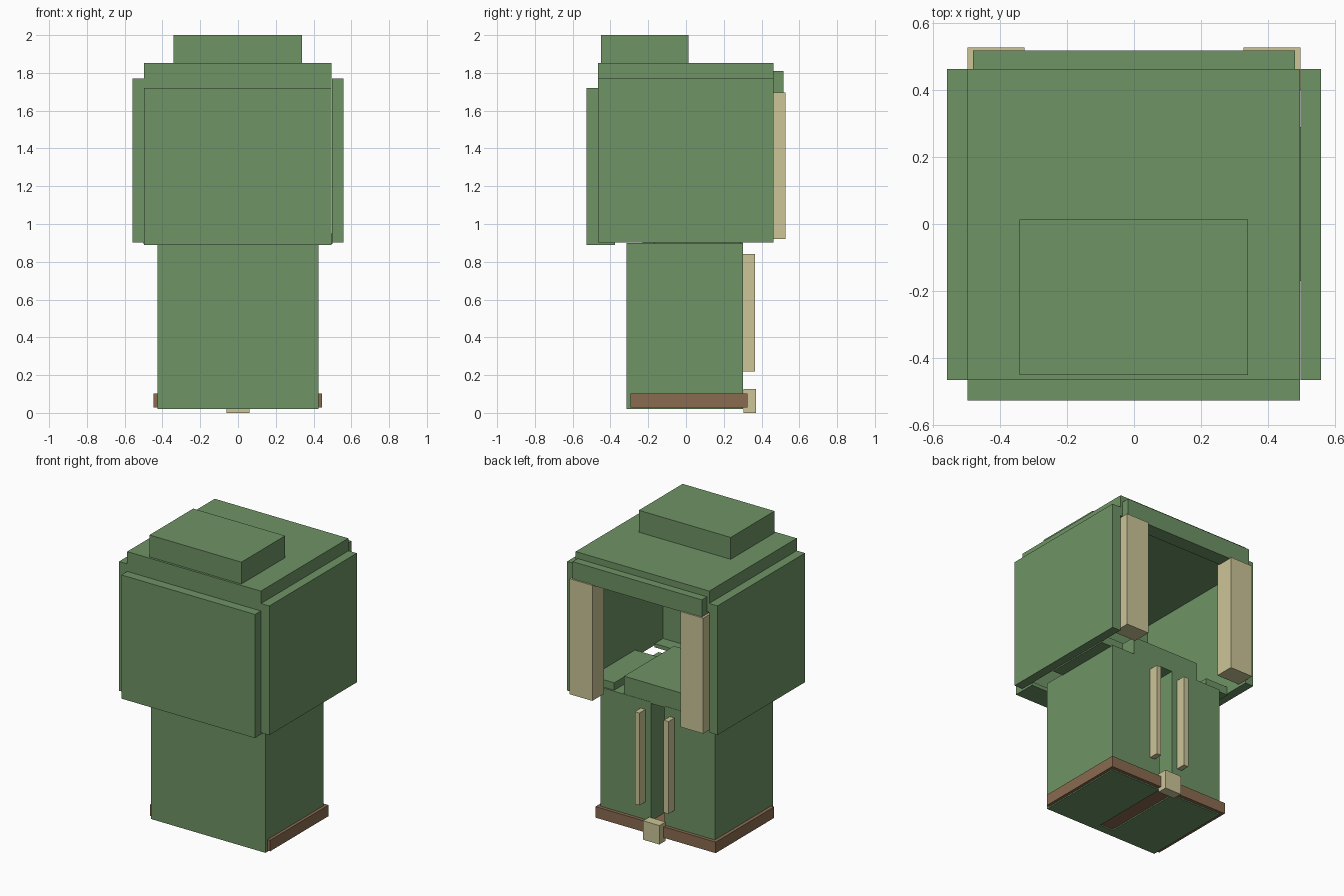
import bpy

cube = bpy.data.objects.get("Cube")
if cube:
    bpy.data.objects.remove(cube, do_unlink=True)


def material(name, r, g, b):
    m = bpy.data.materials.new(name)
    m.use_nodes = True
    m.diffuse_color = (r, g, b, 1)
    bsdf = next(n for n in m.node_tree.nodes if n.type == 'BSDF_PRINCIPLED')
    bsdf.inputs["Base Color"].default_value = (r, g, b, 1)
    return m


green = material("moss green", 0.156, 0.292, 0.130)
brown = material("earth brown", 0.254, 0.147, 0.082)
cream = material("pale cream", 0.604, 0.558, 0.309)


def box(name, mat, x, y, z):
    """Box from (min, max) ranges on each axis."""
    bpy.ops.mesh.primitive_cube_add(size=1)
    ob = bpy.context.object
    ob.name = name
    ob.location = [(a + b) / 2 for a, b in (x, y, z)]
    ob.scale = [b - a for a, b in (x, y, z)]
    bpy.ops.object.transform_apply(location=True, rotation=False, scale=True)
    ob.data.materials.append(mat)
    return ob


def pair(name, mat, x, y, z):
    """The same box on both sides of the centre plane."""
    box("left_" + name, mat, x, y, z)
    box("right_" + name, mat, (-x[1], -x[0]), y, z)


# Lower body: two halves with a groove, joined by a front panel
pair("lower_half", green, (0.05, 0.425), (-0.30, 0.302), (0.02, 0.90))
box("lower_front_panel", green, (-0.425, 0.425), (-0.315, -0.26), (0.02, 0.90))
box("base_band", brown, (-0.448, 0.445), (-0.295, 0.325), (0.028, 0.102))
box("back_foot", cream, (-0.062, 0.06), (0.305, 0.37), (0, 0.127))
pair("back_bar", cream, (0.09, 0.125), (0.30, 0.365), (0.22, 0.84))

# Hollow upper body
box("front_panel", green, (-0.497, 0.495), (-0.527, -0.465), (0.89, 1.72))
box("front_lip", green, (-0.497, 0.495), (-0.50, -0.375), (0.89, 0.915))
pair("side_panel", green, (0.497, 0.558), (-0.465, 0.463), (0.903, 1.77))
pair("inner_ledge", green, (0.33, 0.50), (-0.17, 0.29), (0.895, 0.95))
box("seat_block", green, (-0.25, 0.25), (-0.23, 0.30), (0.89, 1.02))
box("top_plate", green, (-0.497, 0.495), (-0.465, 0.463), (1.71, 1.853))
box("top_cap", green, (-0.342, 0.34), (-0.45, 0.014), (1.85, 2.0))

# Open back: lintel and corner posts
box("back_lintel", green, (-0.48, 0.48), (0.42, 0.517), (1.69, 1.81))
pair("back_post", cream, (0.327, 0.496), (0.40, 0.527), (0.92, 1.695))
